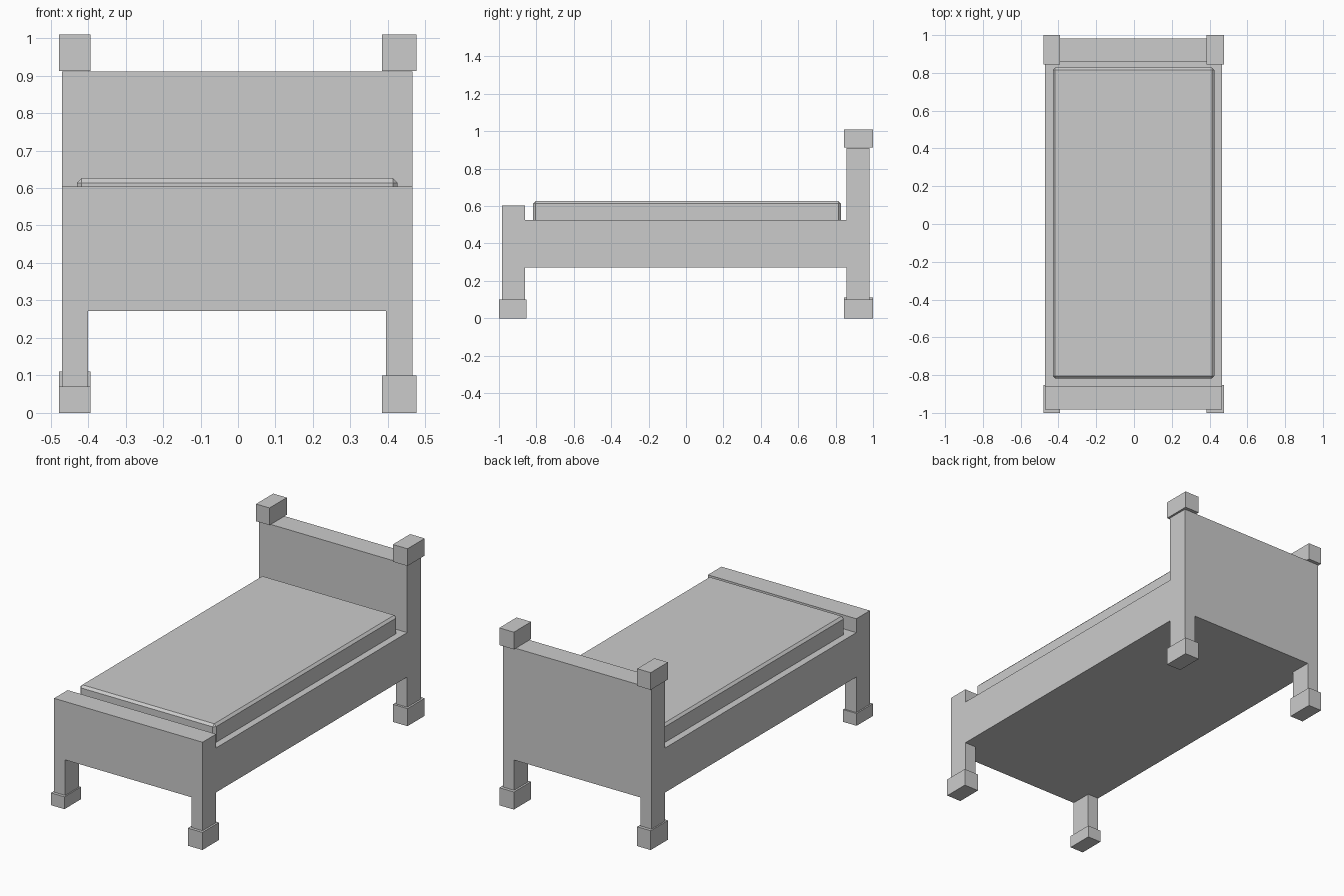
import bpy, bmesh

if "Cube" in bpy.data.objects:
    bpy.data.objects.remove(bpy.data.objects["Cube"])


def finish(name, bm):
    bmesh.ops.recalc_face_normals(bm, faces=bm.faces[:])
    mesh = bpy.data.meshes.new(name)
    bm.to_mesh(mesh)
    bm.free()
    obj = bpy.data.objects.new(name, mesh)
    bpy.context.collection.objects.link(obj)
    return obj


def box(name, x, y, z):
    """Box given by its (min, max) range on each axis."""
    bm = bmesh.new()
    bmesh.ops.create_cube(bm, size=1)
    for v in bm.verts:
        for i, (lo, hi) in enumerate((x, y, z)):
            v.co[i] = lo if v.co[i] < 0 else hi
    return finish(name, bm)


# Bed frame: side profile (y, z) extruded across the width
profile = [(-0.983, 0.03), (-0.861, 0.03), (-0.861, 0.272), (0.858, 0.272),
           (0.858, 0.03), (0.982, 0.03), (0.982, 0.911), (0.858, 0.911),
           (0.858, 0.525), (-0.861, 0.525), (-0.861, 0.604), (-0.983, 0.604)]
bm = bmesh.new()
side = bm.faces.new([bm.verts.new((-0.47, y, z)) for y, z in profile])
ext = bmesh.ops.extrude_face_region(bm, geom=[side])
for v in ext["geom"]:
    if isinstance(v, bmesh.types.BMVert):
        v.co.x = 0.465
frame = finish("bed_frame", bm)

# Opening between the left and right legs
cutter = box("leg_gap_cutter", (-0.40, 0.395), (-1.2, 1.2), (-0.1, 0.272))
cutter.hide_render = True
cutter.hide_viewport = True
cut = frame.modifiers.new("leg_gap", "BOOLEAN")
cut.operation = "DIFFERENCE"
cut.solver = "EXACT"
cut.object = cutter

# Feet and headboard post caps
left, right = (-0.478, -0.393), (0.384, 0.476)
front, back = (-1.0, -0.852), (0.845, 1.0)
box("front_left_foot", left, front, (0, 0.07))
box("front_right_foot", right, front, (0, 0.10))
box("back_left_foot", left, back, (0, 0.11))
box("back_right_foot", right, back, (0, 0.10))
for label, x in (("left", left), ("right", right)):
    box(label + "_post_cap", x, back, (0.912, 1.01))

# Mattress with chamfered edges, sunk slightly into the frame
mattress = box("mattress", (-0.43, 0.426), (-0.817, 0.828), (0.51, 0.627))
bevel = mattress.modifiers.new("chamfer", "BEVEL")
bevel.width = 0.013
bevel.segments = 1
